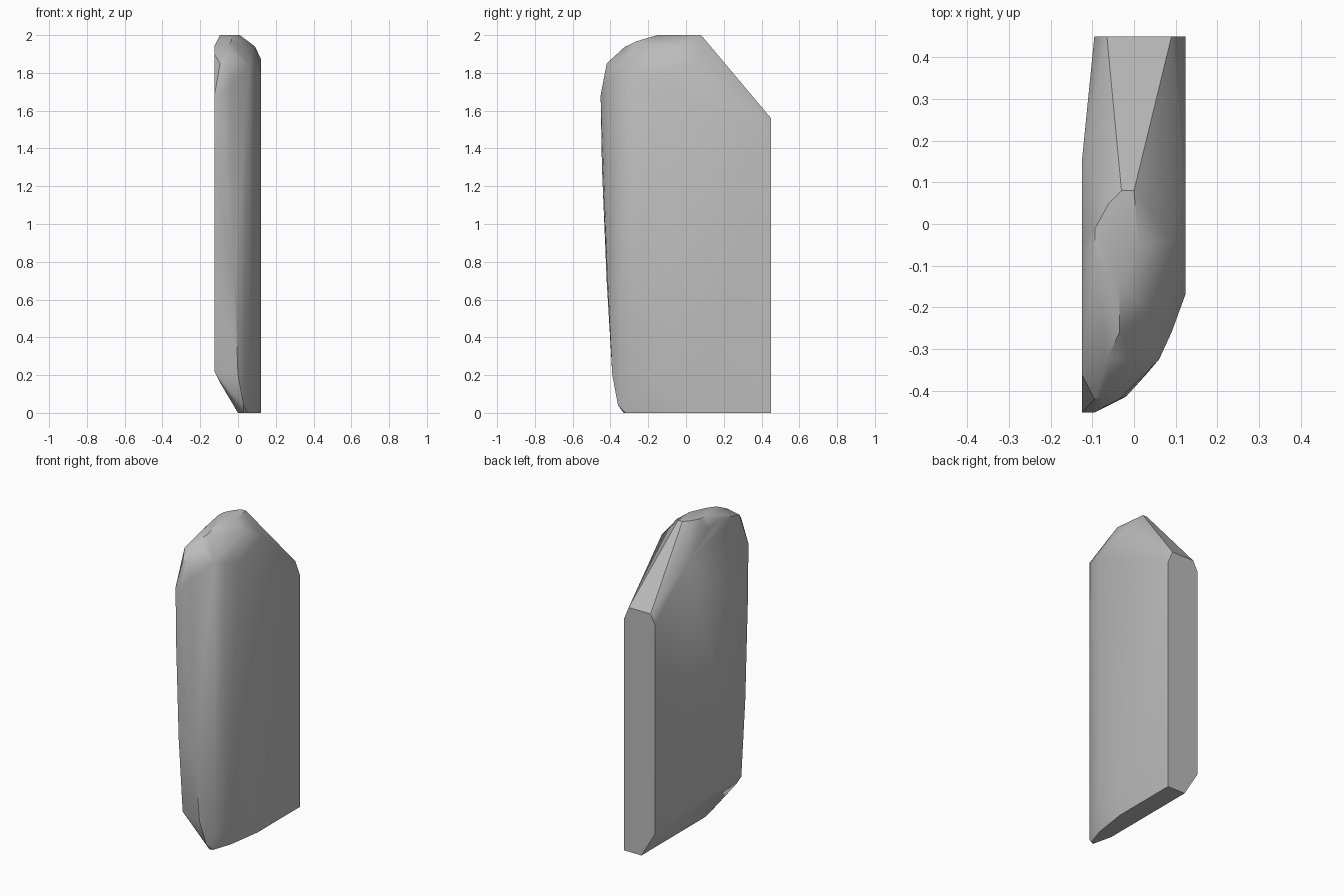
import bpy
import bmesh
import math

cube = bpy.data.objects.get("Cube")
if cube:
    bpy.data.objects.remove(cube)


def make_material(name, rgb):
    mat = bpy.data.materials.new(name)
    mat.use_nodes = True
    colour = (*rgb, 1.0)
    mat.diffuse_color = colour
    mat.node_tree.nodes["Principled BSDF"].inputs["Base Color"].default_value = colour
    return mat


def level(z, outline):
    """Horizontal outline placed at one height."""
    return [(x, y, z) for x, y in outline]


def upright(x, y, low, high):
    """Vertical edge running between two heights."""
    return [(x, y, low), (x, y, high)]


def convex_part(name, points, mat, crease_angle):
    mesh = bpy.data.meshes.new(name)
    bm = bmesh.new()
    for point in points:
        bm.verts.new(point)
    hull = bmesh.ops.convex_hull(bm, input=bm.verts)
    loose = {g for g in hull["geom_interior"] + hull["geom_unused"]
             if isinstance(g, bmesh.types.BMVert)}
    bmesh.ops.delete(bm, geom=list(loose), context="VERTS")
    # Merge coplanar triangles into flat panels
    bmesh.ops.dissolve_limit(bm, angle_limit=math.radians(1),
                             verts=bm.verts, edges=bm.edges)
    bmesh.ops.recalc_face_normals(bm, faces=bm.faces)
    bm.to_mesh(mesh)
    bm.free()
    mesh.materials.append(mat)
    obj = bpy.data.objects.new(name, mesh)
    bpy.context.collection.objects.link(obj)
    bpy.ops.object.select_all(action="DESELECT")
    obj.select_set(True)
    bpy.context.view_layer.objects.active = obj
    bpy.ops.object.shade_smooth_by_angle(angle=crease_angle)
    return obj


grey = make_material("plain grey", (0.5, 0.5, 0.5))

# Narrow foot along the left side
foot = level(0, [(0, .45), (.123, .45), (.123, .02), (.09, -.2),
                 (.05, -.32), (.03, -.33), (0, -.2)])
foot += [(.03, -.36, .04), (-.1, -.36, .17), (-.125, -.38, .22),
         (-.125, .15, .22), (-.095, .45, .16)]

# Flat back end
back_end = upright(.123, .45, 0, 1.48) + upright(-.095, .45, .16, 1.5)
back_end += level(1.56, [(-.065, .45), (.09, .45)])

# Broad sides and the rounded front left corner
sides = upright(.123, -.17, .2, 1.79) + upright(.09, -.26, .12, 1.82)
sides += upright(.06, -.325, .1, 1.84) + upright(-.125, .15, .22, 1.8)

# Front edge leaning forward toward the top
front_edge = [(0, -.39, .2), (-.02, -.415, .7), (-.035, -.42, 1.75),
              (-.125, -.42, .7), (-.125, -.445, 1.3),
              (-.125, -.452, 1.68), (-.095, -.452, 1.68)]

# Rounded shoulders
shoulders = [(-.095, -.42, 1.85), (-.065, -.42, 1.85), (-.125, -.36, 1.9),
             (-.065, -.325, 1.937), (-.035, -.26, 1.968), (-.125, -.2, 1.94),
             (-.125, -.05, 1.93), (.09, -.04, 1.94), (.123, .07, 1.87),
             (.03, -.2, 1.95)]

# Small level crown
crown = level(2, [(-.03, .08), (0, .08), (-.06, .05), (-.093, -.01),
                  (-.095, -.07), (-.035, -.15), (.01, -.05)])

convex_part("slab_body", foot + back_end + sides + front_edge + shoulders + crown,
            grey, math.radians(35))
